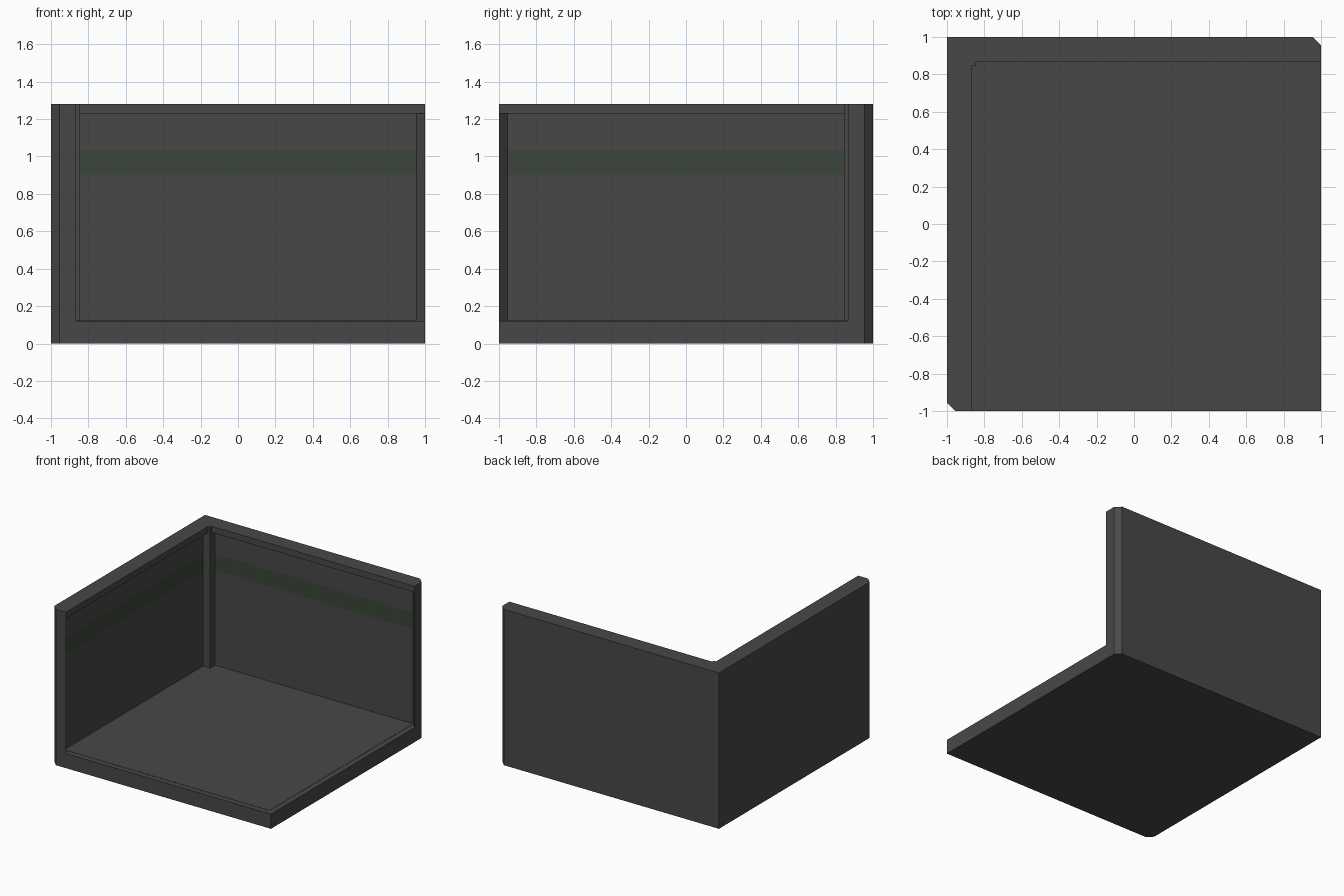
import bpy, bmesh
from mathutils import Vector

if "Cube" in bpy.data.objects:
    bpy.data.objects.remove(bpy.data.objects["Cube"])


def material(name, rgb):
    m = bpy.data.materials.new(name)
    m.diffuse_color = (*rgb, 1)
    m.use_nodes = True
    m.node_tree.nodes["Principled BSDF"].inputs["Base Color"].default_value = m.diffuse_color
    return m


GREY = material("dark_grey", (0.064, 0.064, 0.064))
GREEN = material("dull_green", (0.043, 0.060, 0.041))

FLOOR, BEAM, TOP = 0.12, 1.23, 1.28   # main heights
C = 0.045                             # chamfer and panel recess
T = 0.865                             # inner face of the wall frame
P = T + C                             # recessed panel plane
E = 1 - C                             # chamfered edge


def prism(name, outline, z0, z1, caps=True, band=None):
    """Extrude a flat outline; optional green band on the recessed panels."""
    bm = bmesh.new()
    lo = [bm.verts.new((x, y, z0)) for x, y in outline]
    hi = [bm.verts.new((x, y, z1)) for x, y in outline]
    n = len(outline)
    for i in range(n):
        j = (i + 1) % n
        bm.faces.new((lo[i], lo[j], hi[j], hi[i]))
    if caps:
        bm.faces.new(lo[::-1])
        bm.faces.new(hi)
    if band:
        for z in band:
            geom = bm.verts[:] + bm.edges[:] + bm.faces[:]
            bmesh.ops.bisect_plane(bm, geom=geom, plane_co=Vector((0, 0, z)),
                                   plane_no=Vector((0, 0, 1)))
        for f in bm.faces:
            c = f.calc_center_median()
            on_panel = all(abs(v.co.x + P) < 1e-4 for v in f.verts) or \
                all(abs(v.co.y - P) < 1e-4 for v in f.verts)
            if on_panel and band[0] < c.z < band[1]:
                f.material_index = 1
    bm.normal_update()
    me = bpy.data.meshes.new(name)
    bm.to_mesh(me)
    bm.free()
    me.materials.append(GREY)
    me.materials.append(GREEN)
    ob = bpy.data.objects.new(name, me)
    bpy.context.collection.objects.link(ob)
    return ob


# Floor slab, two opposite corners chamfered
prism("floor_slab", [(-1, -E), (-E, -1), (1, -1), (1, E), (E, 1), (-1, 1)], 0, FLOOR)

# Thin floor covering set in from the open edges
prism("floor_covering", [(-P, -E), (E, -E), (E, P), (-P, P)], FLOOR - 0.01, FLOOR + 0.002)

# Left and back walls with recessed panels, sloped ends and green stripe
prism("walls", [(-1, -E), (-E, -1), (-T, -1), (-P, -E), (-P, P), (E, P),
                (1, T), (1, E), (E, 1), (-1, 1)],
      FLOOR, BEAM, caps=False, band=(0.90, 1.035))

# Top beam capping both walls
prism("top_beam", [(-1, -E), (-E, -1), (-T, -1), (-T, T), (1, T),
                   (1, E), (E, 1), (-1, 1)], BEAM, TOP)

# Square post in the inner corner
K = 0.845
prism("corner_post", [(-P, K), (-K, K), (-K, P), (-P, P)], FLOOR, TOP)
